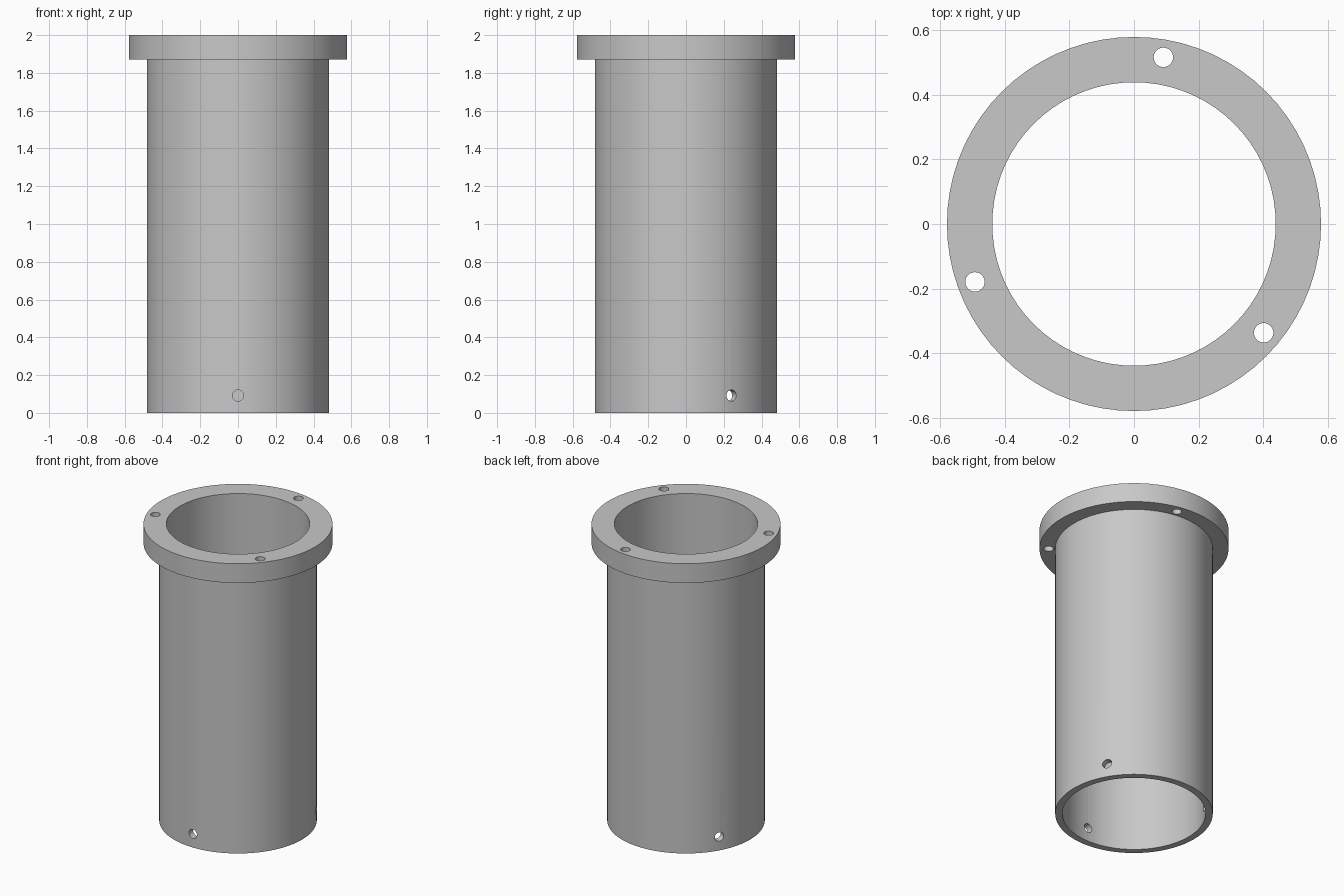
import bpy
import bmesh
from math import radians, cos, sin
from mathutils import Matrix, Vector

SEGMENTS = 72

cube = bpy.data.objects.get("Cube")
if cube:
    bpy.data.objects.remove(cube, do_unlink=True)

grey = bpy.data.materials.new("plain grey")
grey.use_nodes = True
colour = (0.58, 0.58, 0.58, 1)
grey.diffuse_color = colour
grey.node_tree.nodes["Principled BSDF"].inputs["Base Color"].default_value = colour


def make_object(name, bm):
    bmesh.ops.recalc_face_normals(bm, faces=bm.faces)
    mesh = bpy.data.meshes.new(name)
    bm.to_mesh(mesh)
    bm.free()
    mesh.materials.append(grey)
    obj = bpy.data.objects.new(name, mesh)
    bpy.context.collection.objects.link(obj)
    return obj


def lathe(name, profile):
    """Revolve a closed (radius, height) profile around the z axis."""
    bm = bmesh.new()
    rings = [[bm.verts.new((r * cos(radians(360 * i / SEGMENTS)),
                            r * sin(radians(360 * i / SEGMENTS)), z))
              for r, z in profile] for i in range(SEGMENTS)]
    n = len(profile)
    for i, ring in enumerate(rings):
        following = rings[(i + 1) % SEGMENTS]
        for j in range(n):
            k = (j + 1) % n
            bm.faces.new((ring[j], following[j], following[k], ring[k]))
    return make_object(name, bm)


def add_drill(bm, centre, direction, depth):
    """Add one hole-shaped cylinder to the cutter mesh."""
    turn = Vector(direction).to_track_quat("Z", "Y").to_matrix().to_4x4()
    bmesh.ops.create_cone(bm, cap_ends=True, segments=32, radius1=0.03, radius2=0.03,
                          depth=depth, matrix=Matrix.Translation(centre) @ turn)


# Open sleeve with a thick flange around its top
sleeve = lathe("flanged_sleeve", [(0.438, 0), (0.482, 0), (0.482, 1.87),
                                  (0.578, 1.87), (0.578, 2), (0.438, 2)])

# Three vertical flange holes and three radial holes near the foot
drills = bmesh.new()
for i in range(3):
    a = radians(80 + 120 * i)
    add_drill(drills, (0.523 * cos(a), 0.523 * sin(a), 1.935), (0, 0, 1), 0.3)
    b = radians(30 + 120 * i)
    add_drill(drills, (0.46 * cos(b), 0.46 * sin(b), 0.092), (cos(b), sin(b), 0), 0.2)
cutter = make_object("hole_cutter", drills)
cutter.hide_render = True
cutter.hide_viewport = True

cut = sleeve.modifiers.new("bolt holes", "BOOLEAN")
cut.operation = "DIFFERENCE"
cut.solver = "EXACT"
cut.object = cutter

# Smooth the round walls and keep the rims crisp
bpy.ops.object.select_all(action="DESELECT")
bpy.context.view_layer.objects.active = sleeve
sleeve.select_set(True)
bpy.ops.object.modifier_apply(modifier=cut.name)
bpy.ops.object.shade_smooth_by_angle(angle=radians(30))
bpy.data.objects.remove(cutter, do_unlink=True)
